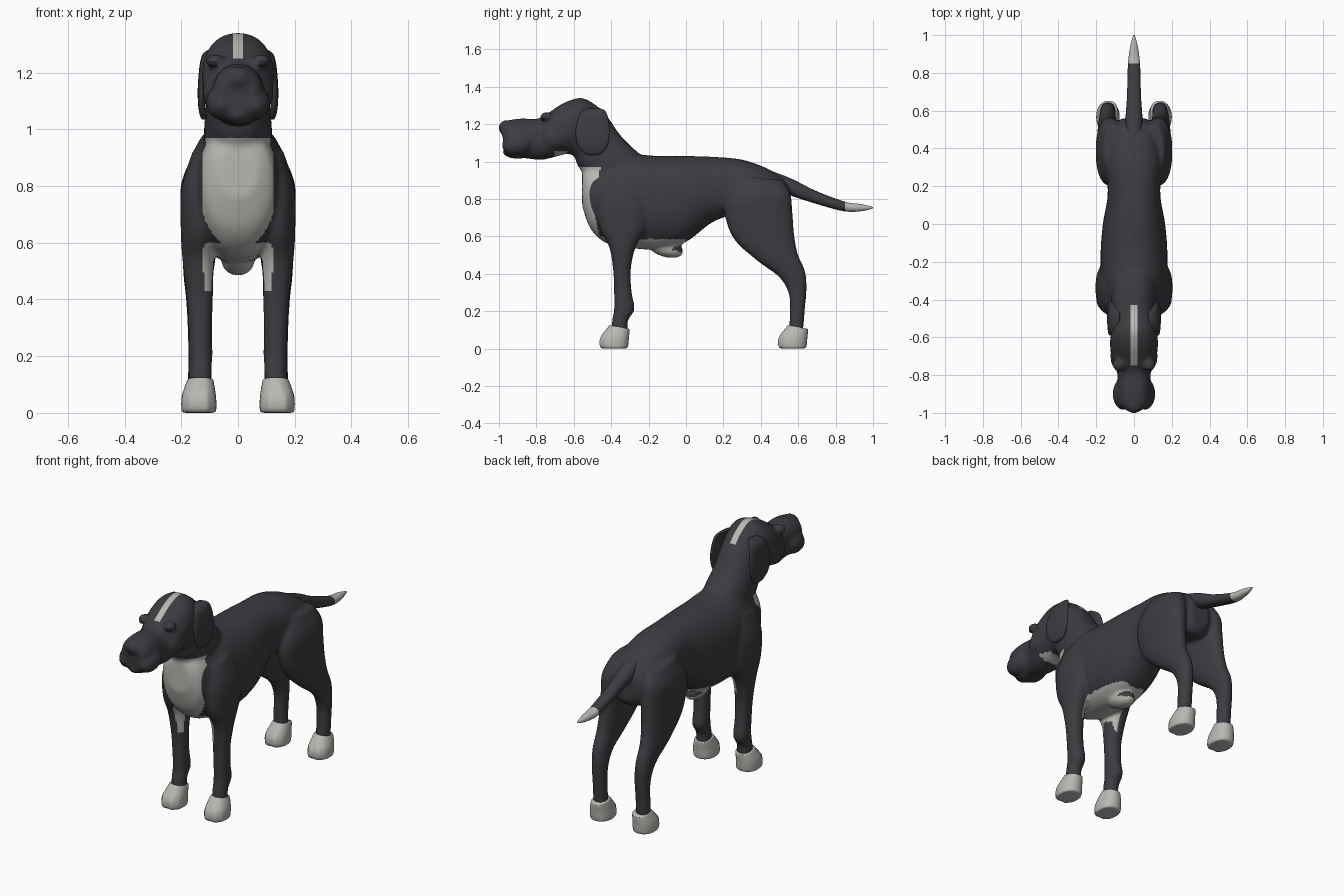
import bpy, bmesh, math
from mathutils import Vector, Matrix

cube = bpy.data.objects.get("Cube")
if cube:
    bpy.data.objects.remove(cube)


def material(name, rgb):
    m = bpy.data.materials.new(name)
    m.use_nodes = True
    m.diffuse_color = (*rgb, 1)
    m.node_tree.nodes["Principled BSDF"].inputs["Base Color"].default_value = (*rgb, 1)
    return m


COAT = material("charcoal coat", (.046, .044, .052))
WHITE = material("off white markings", (.48, .48, .45))
DARK = material("near black eyes", (.02, .02, .023))


def spline(rows, steps):
    """Smooth the section rows with a Catmull-Rom curve."""
    pts = [Vector(r) for r in rows]
    pts = [pts[0]] + pts + [pts[-1]]
    out = []
    for a, b, c, d in zip(pts, pts[1:], pts[2:], pts[3:]):
        for i in range(steps):
            t = i / steps
            out.append(b + (c - a) * (t / 2)
                       + (a * 2 - b * 5 + c * 4 - d) * (t * t / 2)
                       + (b * 3 - a - c * 3 + d) * (t ** 3 / 2))
    return out + [pts[-1]]


def loft(bm, rows, side=1, steps=6, sides=32, power=.9):
    """Rows: y, z of one profile edge, y, z of the other, x centre, half width."""
    rings = []
    for ya, za, yb, zb, x, w in spline(rows, steps):
        ring = []
        for k in range(sides):
            a = math.tau * k / sides
            c, s = [math.copysign(abs(v) ** power, v) for v in (math.cos(a), math.sin(a))]
            t = (1 - c) / 2
            ring.append(bm.verts.new((side * (x + w * s), ya + (yb - ya) * t, za + (zb - za) * t)))
        rings.append(ring)
    for r, q in zip(rings, rings[1:]):
        for k in range(sides):
            j = (k + 1) % sides
            bm.faces.new((r[k], r[j], q[j], q[k]))
    bm.faces.new(rings[0])
    bm.faces.new(rings[-1])


def blob(bm, centre, size, tilt=0):
    m = Matrix.Translation(centre) @ Matrix.Rotation(tilt, 4, 'X') @ Matrix.Diagonal((*size, 1))
    bmesh.ops.create_uvsphere(bm, u_segments=24, v_segments=16, radius=1, matrix=m)


def finish(bm, name, *mats):
    bmesh.ops.recalc_face_normals(bm, faces=bm.faces)
    me = bpy.data.meshes.new(name)
    bm.to_mesh(me)
    bm.free()
    ob = bpy.data.objects.new(name, me)
    bpy.context.collection.objects.link(ob)
    for m in mats:
        me.materials.append(m)
    me.shade_smooth()
    return ob


def paint(ob, cuts, rule):
    """Cut clean marking edges, then whiten the faces picked by the rule."""
    bm = bmesh.new()
    bm.from_mesh(ob.data)
    for co, no in cuts:
        bmesh.ops.bisect_plane(bm, geom=bm.verts[:] + bm.edges[:] + bm.faces[:],
                               dist=.0005, plane_co=co, plane_no=no)
    bm.normal_update()
    for f in bm.faces:
        f.material_index = int(rule(f.calc_center_median(), f.normal))
        f.smooth = True
    bm.to_mesh(ob.data)
    bm.free()


TORSO = [(-.555, .94, -.555, .76, 0, .07), (-.525, .99, -.51, .64, 0, .125),
         (-.44, 1.02, -.43, .565, 0, .15), (-.3, 1.04, -.32, .54, 0, .175),
         (-.15, 1.03, -.15, .53, 0, .177), (0, 1.03, 0, .57, 0, .165),
         (.15, 1.025, .15, .68, 0, .14), (.3, 1.01, .3, .72, 0, .145),
         (.43, .965, .42, .69, 0, .14), (.52, .91, .52, .67, 0, .11),
         (.56, .86, .56, .71, 0, .06)]
NECK_HEAD = [(-.2, 1, -.5, .8, 0, .12), (-.27, 1.06, -.55, .93, 0, .12),
             (-.35, 1.14, -.58, .98, 0, .115), (-.42, 1.24, -.6, 1.03, 0, .112),
             (-.48, 1.3, -.64, 1.04, 0, .118), (-.56, 1.34, -.68, 1.03, 0, .127),
             (-.65, 1.315, -.72, 1.02, 0, .123), (-.73, 1.265, -.76, 1.01, 0, .108),
             (-.79, 1.23, -.8, 1.01, 0, .088), (-.88, 1.23, -.88, 1.02, 0, .09),
             (-.95, 1.22, -.95, 1.03, 0, .085), (-.985, 1.2, -.975, 1.06, 0, .06)]
FRONT_LEG = [(-.46, .9, -.24, .94, .1, .06), (-.48, .78, -.2, .8, .125, .075),
             (-.46, .64, -.21, .66, .137, .065), (-.41, .54, -.27, .54, .14, .056),
             (-.39, .42, -.295, .42, .135, .047), (-.385, .3, -.29, .3, .133, .042),
             (-.385, .21, -.275, .21, .132, .042), (-.395, .15, -.31, .15, .132, .039),
             (-.4, .08, -.31, .08, .133, .04)]
HIND_LEG = [(.27, .92, .52, .9, .1, .06), (.21, .8, .56, .82, .125, .075),
            (.21, .7, .57, .72, .13, .07), (.26, .58, .58, .6, .135, .062),
            (.38, .47, .6, .5, .14, .052), (.5, .38, .635, .42, .14, .043),
            (.55, .29, .645, .33, .138, .04), (.555, .2, .635, .2, .138, .038),
            (.55, .08, .625, .08, .138, .04)]

# Body, head and legs fused into one skin
bm = bmesh.new()
loft(bm, TORSO)
loft(bm, NECK_HEAD)
blob(bm, (0, -.11, .54), (.06, .1, .05), -.3)       # belly bump
blob(bm, (0, -.96, 1.18), (.05, .042, .042))        # nose
blob(bm, (0, -.9, 1.05), (.06, .08, .035))          # chin
for s in (-1, 1):
    loft(bm, FRONT_LEG, s)
    loft(bm, HIND_LEG, s)
    blob(bm, (s * .06, -.9, 1.095), (.053, .085, .06), .2)    # lip
    blob(bm, (s * .08, -.745, 1.24), (.034, .035, .025))      # brow
    blob(bm, (s * .09, -.7, 1.13), (.035, .07, .06))          # cheek
body = finish(bm, "body", COAT, WHITE)
remesh = body.modifiers.new("fuse", 'REMESH')
remesh.mode = 'VOXEL'
remesh.voxel_size = .01
soft = body.modifiers.new("soften", 'SMOOTH')
soft.factor = .5
soft.iterations = 7
fused = bpy.data.meshes.new_from_object(body.evaluated_get(bpy.context.evaluated_depsgraph_get()))
body.modifiers.clear()
body.data = fused
fused.materials.clear()
fused.materials.append(COAT)
fused.materials.append(WHITE)


def markings(c, n):
    x = abs(c.x)
    blaze = x < .018 and c.z > 1.25 and -.75 < c.y < -.43
    edge = -.455 - .035 * math.sin((c.z - .58) / .39 * math.pi)
    chest = x < .125 and .57 < c.z < .97 and c.y < edge
    leg_strip = x < .118 and .43 < c.z < .6 and c.y < -.365
    belly = x < .125 and .46 < c.z < .585 and c.y < 0 and n.z < -.15
    throat = c.z < 1.055 and -.7 < c.y < -.63 and n.z < -.3
    return blaze or chest or leg_strip or belly or throat


X, Y, Z = Vector((1, 0, 0)), Vector((0, 1, 0)), Vector((0, 0, 1))
cuts = [(X * s * d, X) for s in (-1, 1) for d in (.018, .118, .125)]
paint(body, cuts + [(Z * .97, Z), (Z * .43, Z), (Y * -.75, Y), (Y * -.43, Y)], markings)

# Tail with a pale tip
bm = bmesh.new()
loft(bm, [(.4, .97, .46, .87, 0, .035), (.56, .91, .53, .83, 0, .045),
          (.69, .845, .66, .785, 0, .037), (.85, .785, .84, .735, 0, .032),
          (.94, .772, .94, .735, 0, .02), (1, .757, 1, .75, 0, .004)])
tail = finish(bm, "tail", COAT, WHITE)
paint(tail, [(Y * .85, Y)], lambda c, n: c.y > .85)

# Paws, ears and eyes on both sides
FRONT_PAW = [(-.408, .125, -.302, .105, .133, .046), (-.43, .1, -.302, .09, .135, .052),
             (-.462, .06, -.305, .06, .138, .06), (-.468, .025, -.308, .025, .138, .062),
             (-.458, .004, -.315, .004, .138, .058), (-.43, 0, -.34, 0, .138, .04)]
EAR = [(-.53, 1.285, -.46, 1.285, .085, .012), (-.57, 1.25, -.425, 1.26, .112, .017),
       (-.59, 1.16, -.408, 1.17, .127, .014), (-.58, 1.09, -.418, 1.09, .128, .013),
       (-.55, 1.05, -.45, 1.045, .122, .012), (-.52, 1.035, -.48, 1.035, .12, .006)]
for s, label in ((1, "left"), (-1, "right")):
    for end, shift in (("front", 0), ("hind", .954)):
        bm = bmesh.new()
        loft(bm, FRONT_PAW, s, 5)
        bmesh.ops.translate(bm, verts=bm.verts, vec=(0, shift, 0))
        # shallow grooves between the toes
        for v in bm.verts:
            front = max(0, min(1, (shift - .41 - v.co.y) / .05))
            v.co.y += .007 * front * math.cos((abs(v.co.x) - .138) * 210) ** 8
        finish(bm, f"{label}_{end}_paw", WHITE)
    bm = bmesh.new()
    loft(bm, EAR, s)
    finish(bm, f"{label}_ear", COAT)
    bm = bmesh.new()
    blob(bm, (s * .085, -.764, 1.232), (.016, .014, .013))
    finish(bm, f"{label}_eye", DARK)
